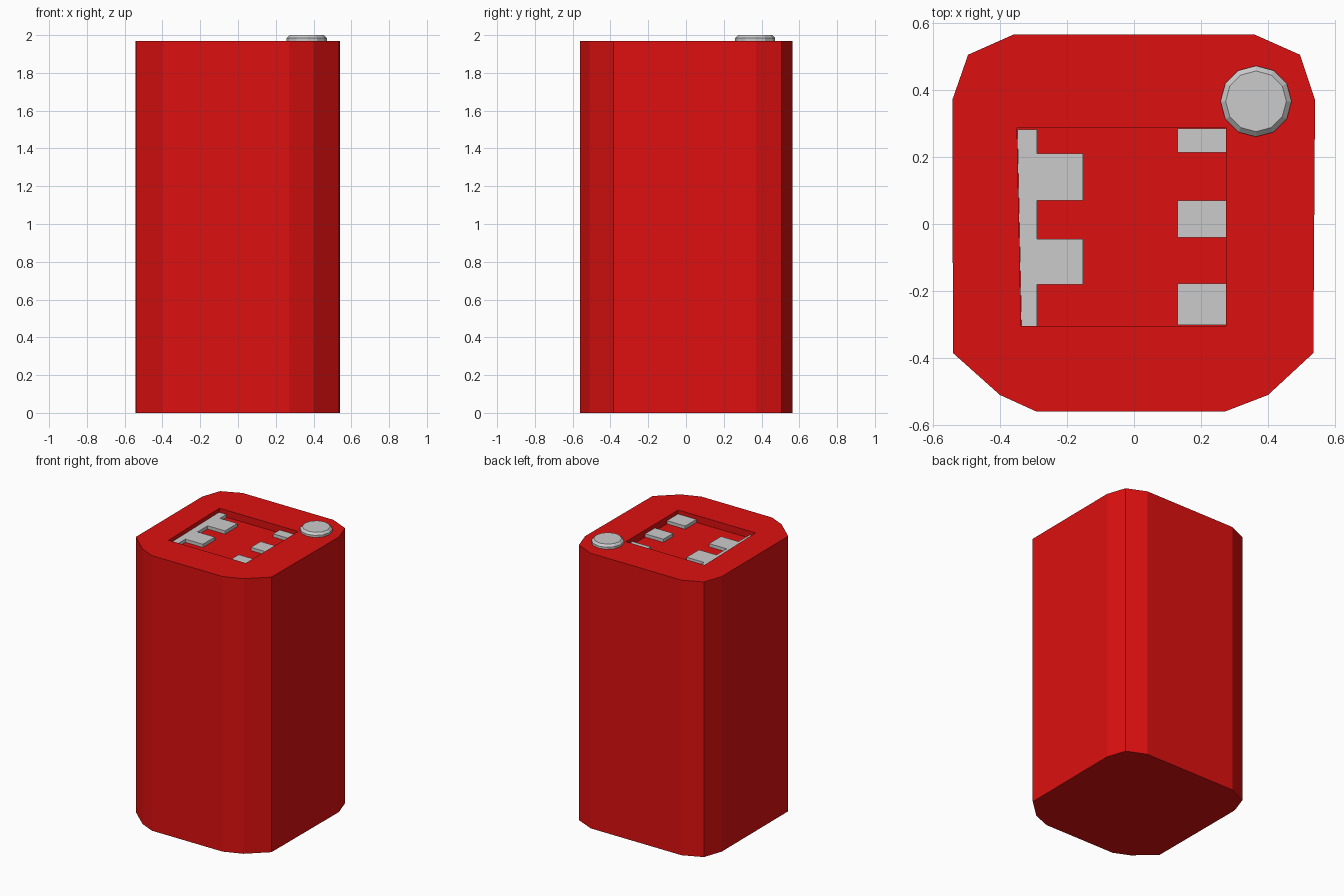
import bpy, bmesh, math

if "Cube" in bpy.data.objects:
    bpy.data.objects.remove(bpy.data.objects["Cube"])

BODY_TOP = 1.97
FLOOR = 1.92
PAD_TOP = 1.943

red = bpy.data.materials.new("red_paint")
red.diffuse_color = (0.73, 0.005, 0.005, 1)
red.use_nodes = True
red.node_tree.nodes["Principled BSDF"].inputs["Base Color"].default_value = red.diffuse_color


def prism(name, outline, z0, z1, mat=None):
    """Extrude a counter-clockwise outline from z0 to z1."""
    bm = bmesh.new()
    low = [bm.verts.new((x, y, z0)) for x, y in outline]
    high = [bm.verts.new((x, y, z1)) for x, y in outline]
    bm.faces.new(low[::-1])
    bm.faces.new(high)
    n = len(outline)
    for i in range(n):
        j = (i + 1) % n
        bm.faces.new((low[i], low[j], high[j], high[i]))
    mesh = bpy.data.meshes.new(name)
    bm.to_mesh(mesh)
    bm.free()
    ob = bpy.data.objects.new(name, mesh)
    bpy.context.collection.objects.link(ob)
    if mat:
        mesh.materials.append(mat)
    return ob


def rect(x0, x1, y0, y1):
    return [(x0, y0), (x1, y0), (x1, y1), (x0, y1)]


# Body with chamfered corners
body = prism("body", [
    (-0.29, -0.56), (0.27, -0.56), (0.40, -0.51), (0.535, -0.385),
    (0.54, 0.37), (0.495, 0.505), (0.36, 0.565), (-0.36, 0.565),
    (-0.495, 0.505), (-0.542, 0.37), (-0.54, -0.385), (-0.40, -0.51)],
    0, BODY_TOP, red)

# Sunken panel in the top
recess = [(-0.337, -0.305), (0.275, -0.305), (0.275, 0.288), (-0.349, 0.288)]
cutter = prism("recess_cutter", recess, FLOOR, BODY_TOP + 0.1, red)
cutter.hide_render = True
cut = body.modifiers.new("recess", 'BOOLEAN')
cut.operation = 'DIFFERENCE'
cut.solver = 'EXACT'
cut.object = cutter
bpy.context.view_layer.objects.active = body
bpy.ops.object.modifier_apply(modifier=cut.name)
bpy.data.objects.remove(cutter)

# Left rail with two tabs
prism("tabbed_rail", [
    (-0.336, -0.304), (-0.29, -0.304), (-0.29, -0.18), (-0.152, -0.18),
    (-0.152, -0.045), (-0.29, -0.045), (-0.29, 0.07), (-0.152, 0.07),
    (-0.152, 0.21), (-0.29, 0.21), (-0.29, 0.282), (-0.348, 0.282)],
    FLOOR, PAD_TOP)

# Three pads on the right of the panel
for i, (y0, y1) in enumerate([(-0.302, -0.177), (-0.04, 0.07), (0.213, 0.285)]):
    prism(f"pad_{i + 1}", rect(0.13, 0.274, y0, y1), FLOOR, PAD_TOP)

# Round cap: low drum with a bevelled rim
bpy.ops.mesh.primitive_cylinder_add(vertices=12, radius=0.106, depth=0.03,
                                    location=(0.364, 0.366, 1.985))
cap = bpy.context.object
cap.name = "cap"
bm = bmesh.new()
bm.from_mesh(cap.data)
rim = [e for e in bm.edges if all(v.co.z > 0 for v in e.verts)]
bmesh.ops.bevel(bm, geom=rim, offset=0.015, segments=1, affect='EDGES')
bm.to_mesh(cap.data)
bm.free()
